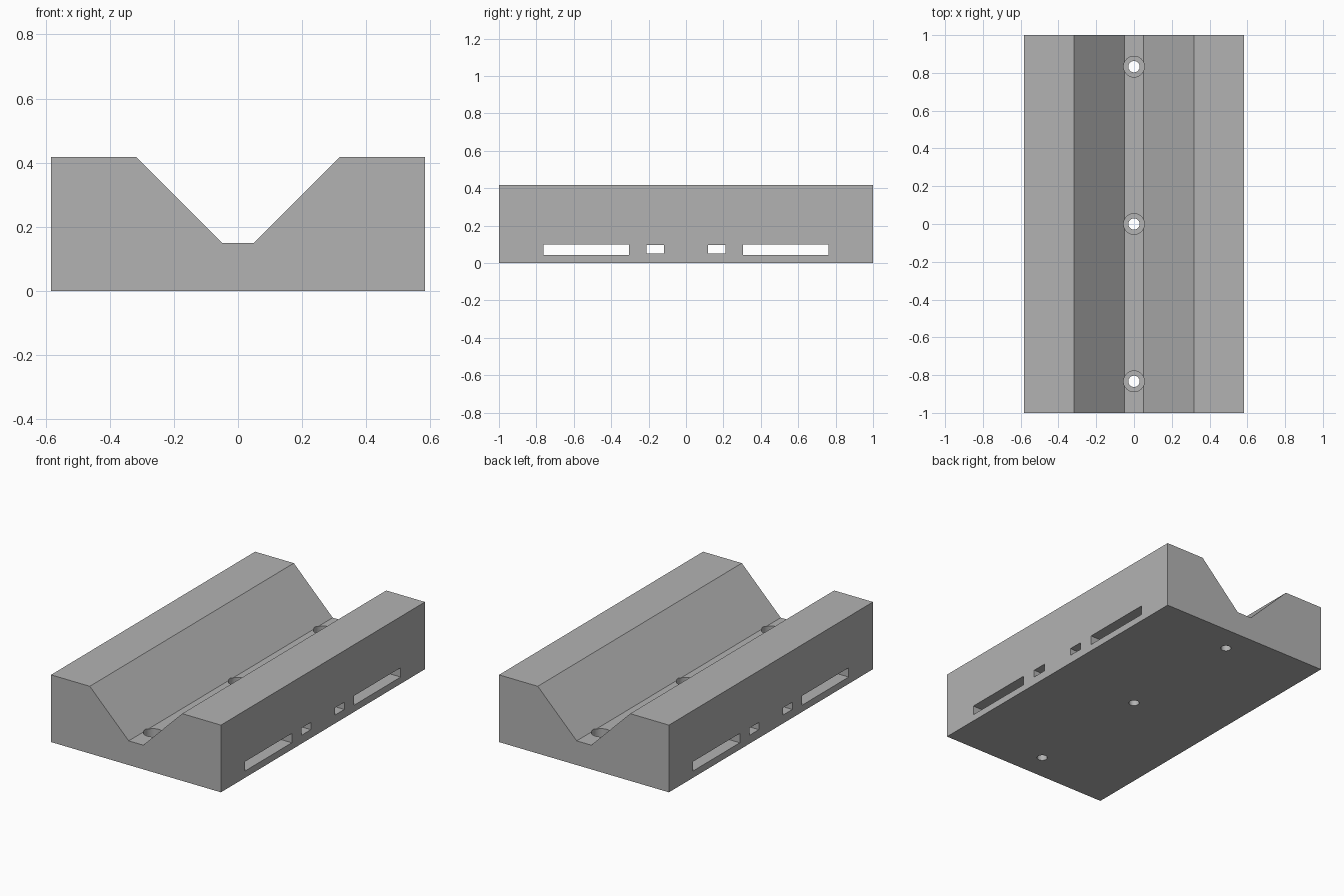
import bpy
import bmesh
from mathutils import Matrix, Vector

cube = bpy.data.objects.get("Cube")
if cube:
    bpy.data.objects.remove(cube, do_unlink=True)

grey = bpy.data.materials.new("light grey")
grey.use_nodes = True
colour = (0.45, 0.45, 0.45, 1)
grey.diffuse_color = colour
grey.node_tree.nodes["Principled BSDF"].inputs["Base Color"].default_value = colour


def make_object(name, bm):
    bmesh.ops.recalc_face_normals(bm, faces=bm.faces[:])
    mesh = bpy.data.meshes.new(name)
    bm.to_mesh(mesh)
    bm.free()
    mesh.materials.append(grey)
    obj = bpy.data.objects.new(name, mesh)
    bpy.context.collection.objects.link(obj)
    return obj


def cut(target, name, bm):
    cutter = make_object(name, bm)
    cutter.hide_render = True
    cutter.hide_viewport = True
    mod = target.modifiers.new(name, "BOOLEAN")
    mod.operation = "DIFFERENCE"
    mod.solver = "EXACT"
    mod.object = cutter
    bpy.context.view_layer.objects.active = target
    bpy.ops.object.modifier_apply(modifier=mod.name)
    bpy.data.objects.remove(cutter, do_unlink=True)


def add_cylinder(bm, radius, y, bottom, top):
    bmesh.ops.create_cone(bm, cap_ends=True, segments=48, radius1=radius, radius2=radius,
                          depth=top - bottom,
                          matrix=Matrix.Translation((0, y, (bottom + top) / 2)))


# Block with a trapezoidal groove: half profile mirrored, then extruded
half = [(0.05, 0.15), (0.317, 0.417), (0.583, 0.417), (0.583, 0)]
profile = half + [(-x, z) for x, z in reversed(half)]
bm = bmesh.new()
end = bm.faces.new([bm.verts.new((x, -1, z)) for x, z in profile])
side = bmesh.ops.extrude_face_region(bm, geom=[end])
moved = [v for v in side["geom"] if isinstance(v, bmesh.types.BMVert)]
bmesh.ops.translate(bm, vec=Vector((0, 2, 0)), verts=moved)
block = make_object("grooved_block", bm)

# Strap slots running across the whole width
bm = bmesh.new()
for sign in (-1, 1):
    for inner, outer, low, high in ((0.305, 0.762, 0.042, 0.1), (0.118, 0.21, 0.052, 0.097)):
        place = Matrix.Translation((0, sign * (inner + outer) / 2, (low + high) / 2))
        size = Matrix.Diagonal((1.4, outer - inner, high - low, 1))
        bmesh.ops.create_cube(bm, size=1, matrix=place @ size)
cut(block, "strap_slots", bm)

# Screw holes with wider counterbores along the groove floor
for name, radius, bottom in (("counterbores", 0.055, 0.09), ("screw_holes", 0.03, -0.1)):
    bm = bmesh.new()
    for y in (-0.833, 0, 0.833):
        add_cylinder(bm, radius, y, bottom, 0.3)
    cut(block, name, bm)

# Smooth bores with sharp edges elsewhere
bpy.ops.object.select_all(action="DESELECT")
block.select_set(True)
bpy.context.view_layer.objects.active = block
bpy.ops.object.shade_smooth_by_angle()
